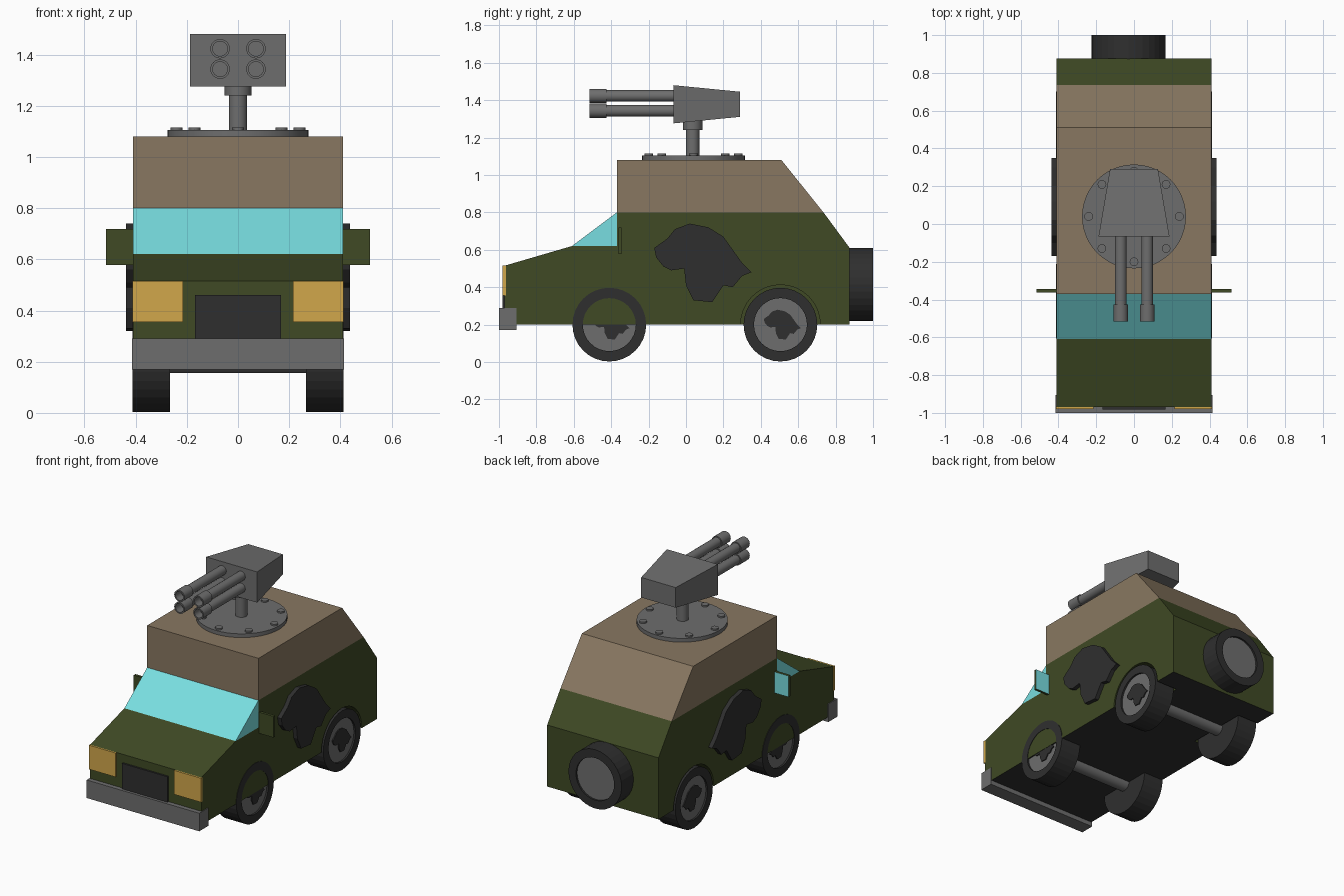
import bpy, bmesh, math
from mathutils import Matrix, Vector

if "Cube" in bpy.data.objects:
    bpy.data.objects.remove(bpy.data.objects["Cube"], do_unlink=True)


def material(name, rgb):
    m = bpy.data.materials.new(name)
    m.use_nodes = True
    m.diffuse_color = (*rgb, 1)
    m.node_tree.nodes["Principled BSDF"].inputs["Base Color"].default_value = (*rgb, 1)
    return m


GREEN = material("olive green", (0.05, 0.068, 0.018))
TAN = material("canvas tan", (0.25, 0.187, 0.12))
GLASS = material("window cyan", (0.19, 0.73, 0.75))
AMBER = material("lamp amber", (0.64, 0.39, 0.07))
GREY = material("steel grey", (0.155, 0.155, 0.155))
DARK = material("rubber black", (0.028, 0.028, 0.028))


def finish(name, bm, *mats):
    bmesh.ops.recalc_face_normals(bm, faces=bm.faces)
    mesh = bpy.data.meshes.new(name)
    bm.to_mesh(mesh)
    bm.free()
    for m in mats:
        mesh.materials.append(m)
    obj = bpy.data.objects.new(name, mesh)
    bpy.context.collection.objects.link(obj)
    return obj


def prism(name, profile, x0, x1, *mats, rule=None):
    """Extrude a (y, z) outline along x."""
    bm = bmesh.new()
    face = bm.faces.new([bm.verts.new((x0, y, z)) for y, z in profile])
    out = bmesh.ops.extrude_face_region(bm, geom=[face])
    verts = [v for v in out["geom"] if isinstance(v, bmesh.types.BMVert)]
    bmesh.ops.translate(bm, vec=(x1 - x0, 0, 0), verts=verts)
    bmesh.ops.recalc_face_normals(bm, faces=bm.faces)
    if rule:
        for f in bm.faces:
            f.material_index = rule(f)
    return finish(name, bm, *mats)


def box(name, x, y, z, *mats, rule=None):
    outline = [(y[0], z[0]), (y[1], z[0]), (y[1], z[1]), (y[0], z[1])]
    return prism(name, outline, x[0], x[1], *mats, rule=rule)


def cylinder(name, start, end, r, *mats, sides=32, inset=0, depth=0):
    """Cylinder between two points; optionally inset and sink its end cap."""
    a, b = Vector(start), Vector(end)
    turn = (b - a).to_track_quat("Z", "Y").to_matrix().to_4x4()
    bm = bmesh.new()
    bmesh.ops.create_cone(bm, cap_ends=True, segments=sides, radius1=r, radius2=r,
                          depth=(b - a).length)
    if inset:
        cap = max(bm.faces, key=lambda f: f.calc_center_median().z)
        bmesh.ops.inset_region(bm, faces=[cap], thickness=inset, use_even_offset=True)
        rim = bmesh.ops.extrude_face_region(bm, geom=[cap])
        top = [f for f in rim["geom"] if isinstance(f, bmesh.types.BMFace)][0]
        if cap.is_valid:
            bm.faces.remove(cap)
        bmesh.ops.translate(bm, vec=(0, 0, -depth), verts=top.verts)
        top.material_index = 1
    bm.transform(Matrix.Translation((a + b) / 2) @ turn)
    return finish(name, bm, *mats)


def smooth(obj):
    bpy.ops.object.select_all(action="DESELECT")
    obj.select_set(True)
    bpy.context.view_layer.objects.active = obj
    bpy.ops.object.shade_smooth_by_angle(angle=math.radians(35))


HALF = 0.41
AXLES = {"front": -0.41, "rear": 0.505}
SIDES = {"left": 1, "right": -1}
HUB_Z = 0.2

# Lower hull, with a dark floor
hull = prism("hull", [(-0.97, 0.2), (-0.97, 0.515), (-0.61, 0.62), (-0.37, 0.62), (-0.37, 0.8),
                      (0.735, 0.8), (0.875, 0.61), (0.875, 0.2)], -HALF, HALF, GREEN, DARK,
             rule=lambda f: int(f.normal.z < -0.9))

# Wheel arches cut into the hull
for y in AXLES.values():
    for s in SIDES.values():
        cutter = cylinder("arch_cutter", (s * 0.255, y, HUB_Z), (s * 0.5, y, HUB_Z), 0.213, GREEN)
        cutter.hide_render = True
        mod = hull.modifiers.new("arch", "BOOLEAN")
        mod.operation, mod.solver, mod.object = "DIFFERENCE", "EXACT", cutter
        bpy.context.view_layer.objects.active = hull
        bpy.ops.object.modifier_apply(modifier=mod.name)
        bpy.data.objects.remove(cutter, do_unlink=True)

# Canvas upper cabin and wedge windscreen
prism("upper_cabin", [(-0.37, 0.8), (-0.37, 1.08), (0.51, 1.08), (0.735, 0.8)], -HALF, HALF, TAN)
prism("windscreen", [(-0.61, 0.62), (-0.37, 0.8), (-0.37, 0.62)], -HALF, HALF, GLASS)

# Nose details
box("bumper", (-0.415, 0.415), (-1.0, -0.905), (0.17, 0.29), GREY)
box("grille", (-0.168, 0.168), (-0.982, -0.965), (0.285, 0.46), DARK)

# Plain dark side patch outline, relative to its centre
PATCH = [(-0.26, 0.08), (-0.19, 0.13), (-0.15, 0.18), (-0.07, 0.21), (0.03, 0.19), (0.11, 0.14),
         (0.16, 0.07), (0.21, 0.0), (0.26, -0.05), (0.21, -0.07), (0.16, -0.13), (0.11, -0.12),
         (0.05, -0.21), (-0.05, -0.2), (-0.09, -0.12), (-0.1, -0.03), (-0.17, -0.04),
         (-0.21, -0.02), (-0.25, 0.03)]


def patch(name, x0, x1, y, z, scale):
    prism(name, [(y + a * scale, z + b * scale) for a, b in PATCH], x0, x1, DARK)


for side, s in SIDES.items():
    box(side + "_headlight", (s * 0.215, s * 0.413), (-0.98, -0.963), (0.355, 0.515), AMBER)
    box(side + "_mirror", (s * 0.405, s * 0.515), (-0.362, -0.344), (0.577, 0.718), GREEN, GLASS,
        rule=lambda f: int(f.normal.y > 0.9))
    patch(side + "_side_patch", s * 0.4, s * 0.438, 0.09, 0.53, 1)
    # Wheels with grey hubs
    for end, y in AXLES.items():
        cylinder(f"{end}_{side}_wheel", (s * 0.265, y, HUB_Z), (s * 0.413, y, HUB_Z), 0.197,
                 DARK, GREY, inset=0.055, depth=0.012)
        patch(f"{end}_{side}_hub_patch", s * 0.4, s * 0.408, y + 0.01, HUB_Z, 0.38)

# Axles
for end, y in AXLES.items():
    smooth(cylinder(end + "_axle", (-0.27, y, HUB_Z), (0.27, y, HUB_Z), 0.045, GREY))

# Spare wheel on the tail
cylinder("spare_wheel", (-0.03, 0.86, 0.415), (-0.03, 1.0, 0.415), 0.196, DARK, GREY,
         inset=0.055, depth=0.012)

# Turret ring, bolts and post
TY = 0.04
smooth(cylinder("turret_ring", (0, TY, 1.075), (0, TY, 1.105), 0.275, GREY, sides=48))
for i in range(8):
    a = i * math.tau / 8
    x, y = 0.24 * math.sin(a), TY + 0.24 * math.cos(a)
    smooth(cylinder(f"ring_bolt_{i + 1}", (x, y, 1.1), (x, y, 1.115), 0.023, GREY, sides=16))
smooth(cylinder("turret_post", (0, TY - 0.005, 1.1), (0, TY - 0.005, 1.25), 0.036, GREY))
smooth(cylinder("turret_collar", (0, TY - 0.005, 1.24), (0, TY - 0.005, 1.3), 0.052, GREY))

# Tapered gun housing
bm = bmesh.new()
bmesh.ops.create_cube(bm, size=2)
for v in bm.verts:
    back = v.co.y > 0
    wide, tall = (0.127, 0.067) if back else (0.188, 0.102)
    v.co = (v.co.x * wide, 0.29 if back else -0.067, 1.378 + v.co.z * tall)
finish("gun_housing", bm, GREY)

# Four barrels with hollow muzzles
for side, s in SIDES.items():
    for row, z in (("lower", 1.343), ("upper", 1.423)):
        x = s * 0.07
        smooth(cylinder(f"{row}_{side}_barrel", (x, -0.05, z), (x, -0.44, z), 0.031, GREY, sides=24))
        smooth(cylinder(f"{row}_{side}_muzzle", (x, -0.425, z), (x, -0.517, z), 0.038, GREY, GREY,
                        sides=24, inset=0.009, depth=0.06))
